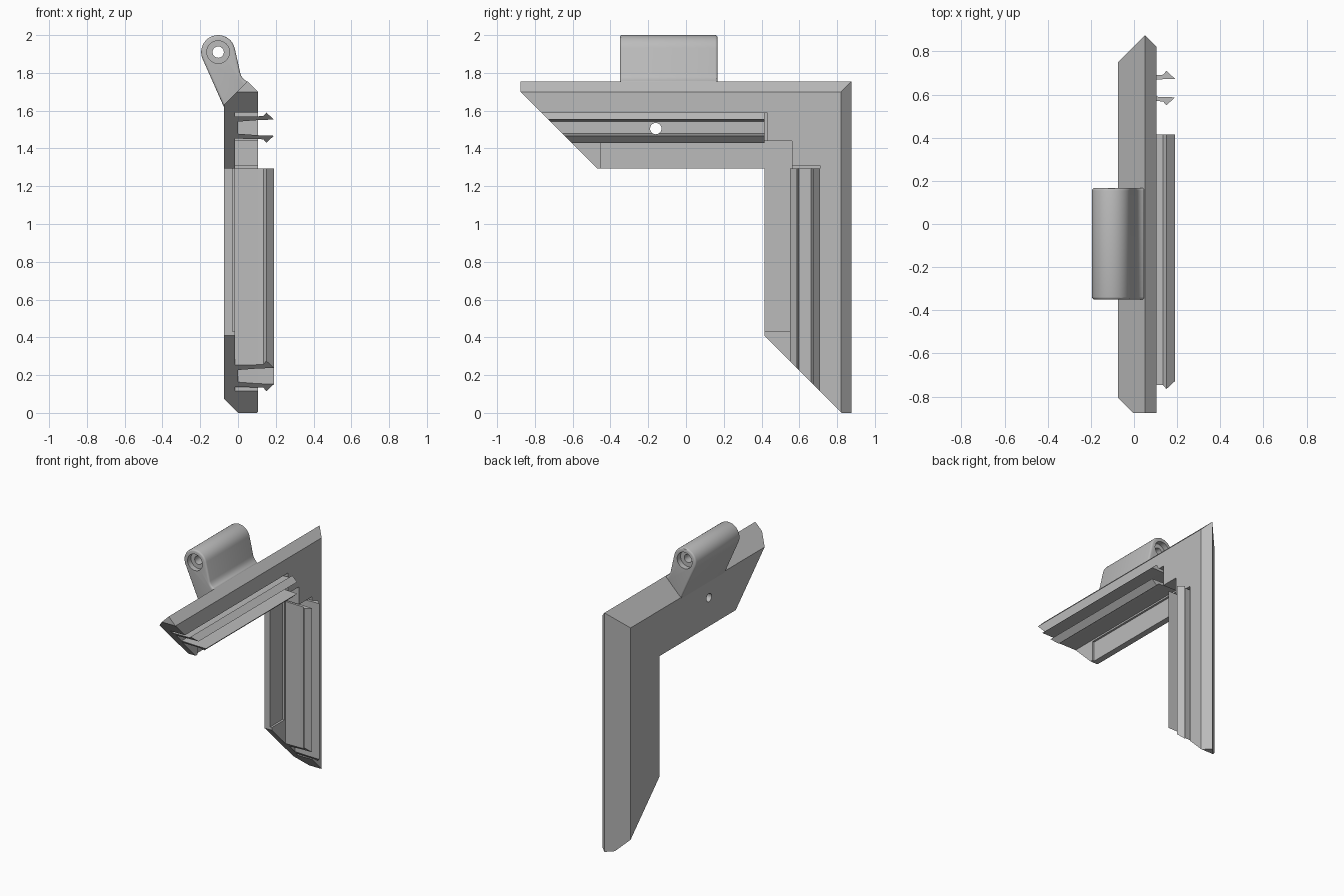
import bpy, bmesh
from math import cos, sin, pi, radians
from mathutils import Vector, Matrix

cube = bpy.data.objects.get("Cube")
if cube:
    bpy.data.objects.remove(cube, do_unlink=True)

grey = bpy.data.materials.new("plain grey")
grey.use_nodes = True
GREY = (0.5, 0.5, 0.5, 1)
grey.diffuse_color = GREY
grey.node_tree.nodes["Principled BSDF"].inputs["Base Color"].default_value = GREY

BACK, TOP = 0.875, 1.755      # outer edges of the corner frame


def on_arm(x, d, s):
    """d = depth in from the outer edge, s = distance along from the corner."""
    return Vector((x, BACK - s, TOP - d))


def on_leg(x, d, s):
    return Vector((x, BACK - d, TOP - s))


def loft(name, rings, mitre=False):
    """Solid through matching rings of points, optionally cut on the diagonal."""
    bm = bmesh.new()
    loops = [[bm.verts.new(p) for p in ring] for ring in rings]
    n = len(loops[0])
    for a, b in zip(loops, loops[1:]):
        for i in range(n):
            j = (i + 1) % n
            bm.faces.new((a[i], a[j], b[j], b[i]))
    bm.faces.new(loops[0])
    bm.faces.new(loops[-1])
    if mitre:
        bmesh.ops.bisect_plane(bm, geom=bm.verts[:] + bm.edges[:] + bm.faces[:],
                               plane_co=(0, 0, 0.825), plane_no=(0, -1, -1),
                               clear_outer=True)
        bmesh.ops.holes_fill(bm, edges=[e for e in bm.edges if e.is_boundary], sides=0)
    bmesh.ops.recalc_face_normals(bm, faces=bm.faces[:])
    mesh = bpy.data.meshes.new(name)
    bm.to_mesh(mesh)
    bm.free()
    ob = bpy.data.objects.new(name, mesh)
    bpy.context.collection.objects.link(ob)
    mesh.materials.append(grey)
    return ob


def prism(name, side, section, s0, s1, mitre=True):
    return loft(name, [[side(x, d, s) for x, d in section] for s in (s0, s1)], mitre)


def rod(axis, centre, radius, half):
    """Round cutter along x or y."""
    rings = []
    for t in (-half, half):
        ring = []
        for i in range(32):
            u, v = radius * cos(i * pi / 16), radius * sin(i * pi / 16)
            ring.append(Vector(centre) + Vector((t, u, v) if axis == "x" else (u, t, v)))
        rings.append(ring)
    return loft("cutter", rings)


def apply(ob, mod):
    bpy.ops.object.select_all(action="DESELECT")
    bpy.context.view_layer.objects.active = ob
    ob.select_set(True)
    bpy.ops.object.modifier_apply(modifier=mod.name)


def cut(ob, cutter):
    mod = ob.modifiers.new("cut", "BOOLEAN")
    mod.operation, mod.solver, mod.object = "DIFFERENCE", "EXACT", cutter
    cutter.hide_render = True
    apply(ob, mod)
    bpy.data.objects.remove(cutter, do_unlink=True)


# Corner frame: stepped section swept around the mitred corner
section = [(0.05, 0), (0.105, 0.055), (0.105, 0.315), (-0.03, 0.315),
           (-0.03, 0.46), (-0.075, 0.46), (-0.075, 0.125)]
frame = loft("corner_frame", [
    [on_arm(x, d, 1.75) for x, d in section],
    [on_arm(x, d, d) for x, d in section],
    [on_leg(x, d, TOP) for x, d in section]], mitre=True)

# Slots, each holding a pair of barbed clip rails
slot = [(-0.015, 0.165), (0.3, 0.165), (0.3, 0.317), (-0.015, 0.317)]
half_rail = [(0, 0.032), (0.105, 0.04), (0.19, 0.043), (0.15, 0.08),
             (0.135, 0.062), (0.105, 0.06), (-0.015, 0.058)]
rail = [(x, 0.245 + w) for x, w in half_rail]
rail += [(x, 0.245 - w) for x, w in reversed(half_rail)]
lip = [(-0.05, 0.31), (-0.015, 0.31), (-0.015, 0.46), (-0.05, 0.46)]
HOLE = (0, -0.16, 1.505)
for label, side in (("arm", on_arm), ("leg", on_leg)):
    cut(frame, prism("cutter", side, slot, 0.445, 2.0, mitre=False))
    clips = prism(label + "_clip_rails", side, rail, 0.46, 1.75)
    prism(label + "_end_lip", side, lip, 1.325, 1.75)
    if label == "arm":
        cut(clips, rod("x", HOLE, 0.03, 0.3))
cut(frame, rod("x", HOLE, 0.03, 0.3))

# Hinge knuckle with rounded ends and a counterbored pin hole
cx, cz, r = -0.105, 1.91, 0.09
outline = [(cx + r * cos(a), cz + r * sin(a))
           for a in (radians(14 + 190 * i / 20) for i in range(21))]
outline += [(-0.075, 1.62), (-0.06, 1.61), (0.05, 1.72), (0.05, 1.755),
            (0.036, 1.762), (0.025, 1.773), (0.017, 1.785), (0.012, 1.80)]
hinge = loft("hinge_knuckle", [[Vector((x, y, z)) for x, z in outline]
                               for y in (-0.35, 0.167)])
bevel = hinge.modifiers.new("round", "BEVEL")
bevel.width, bevel.segments = 0.012, 3
bevel.limit_method, bevel.angle_limit = "ANGLE", radians(60)
apply(hinge, bevel)
cut(hinge, rod("y", (cx, -0.09, cz), 0.03, 0.5))
for y in (-0.35, 0.167):
    cut(hinge, rod("y", (cx, y, cz), 0.06, 0.04))

# Smooth the round parts, keep the edges sharp
for ob in (frame, hinge):
    bpy.ops.object.select_all(action="DESELECT")
    bpy.context.view_layer.objects.active = ob
    ob.select_set(True)
    bpy.ops.object.shade_smooth_by_angle(angle=radians(30))
